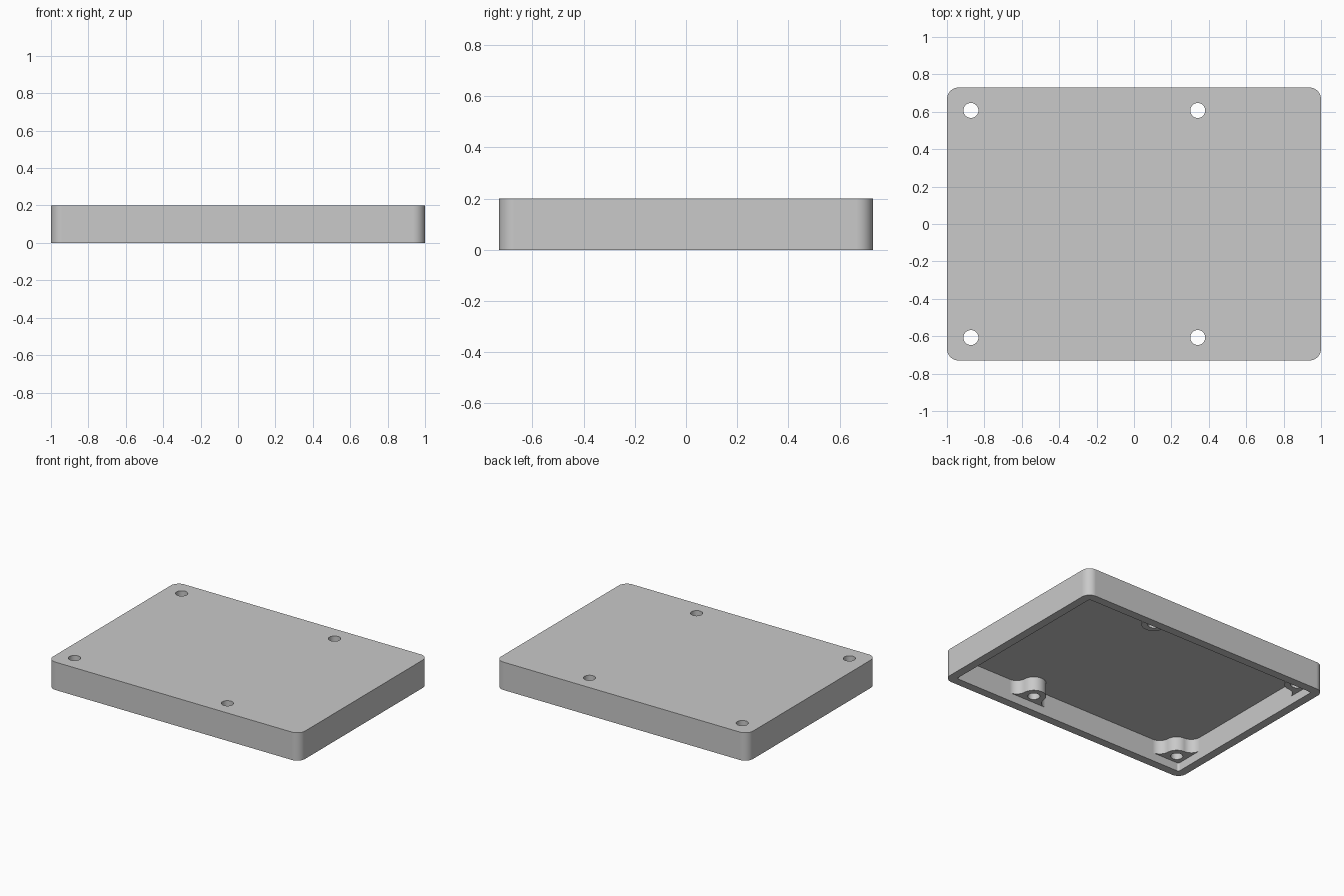
import bpy, bmesh
from math import pi, sin, cos, atan2, sqrt

if "Cube" in bpy.data.objects:
    bpy.data.objects.remove(bpy.data.objects["Cube"], do_unlink=True)

HALF_X, HALF_Y, HEIGHT = 1.0, 0.73, 0.2
CORNER, WALL, CEILING = 0.063, 0.06, 0.16
BOSS_R, FILLET_R, HOLE_R, BOSS_Z = 0.08, 0.07, 0.04, 0.06
HOLE_Y = 0.607

grey = bpy.data.materials.new("light grey")
grey.use_nodes = True
colour = (0.585, 0.585, 0.585, 1)
grey.diffuse_color = colour
grey.node_tree.nodes["Principled BSDF"].inputs["Base Color"].default_value = colour


def arc(cx, cy, r, a0, a1, n=12):
    steps = [a0 + (a1 - a0) * i / n for i in range(n + 1)]
    return [(cx + r * cos(a), cy + r * sin(a)) for a in steps]


def rounded_rect(hx, hy, r):
    centres = [(hx - r, hy - r), (r - hx, hy - r), (r - hx, r - hy), (hx - r, r - hy)]
    return [p for i, (x, y) in enumerate(centres)
            for p in arc(x, y, r, i * pi / 2, (i + 1) * pi / 2)]


def prism(name, outline, z0, z1):
    bm = bmesh.new()
    face = bm.faces.new([bm.verts.new((x, y, z0)) for x, y in outline])
    top = bmesh.ops.extrude_face_region(bm, geom=[face])["geom"]
    verts = [v for v in top if isinstance(v, bmesh.types.BMVert)]
    bmesh.ops.translate(bm, verts=verts, vec=(0, 0, z1 - z0))
    bmesh.ops.recalc_face_normals(bm, faces=bm.faces)
    mesh = bpy.data.meshes.new(name)
    bm.to_mesh(mesh)
    bm.free()
    mesh.materials.append(grey)
    ob = bpy.data.objects.new(name, mesh)
    bpy.context.collection.objects.link(ob)
    return ob


def combine(target, tool, operation):
    bpy.context.view_layer.objects.active = target
    mod = target.modifiers.new(operation, "BOOLEAN")
    mod.operation, mod.solver, mod.object = operation, "EXACT", tool
    bpy.ops.object.modifier_apply(modifier=mod.name)
    bpy.data.objects.remove(tool, do_unlink=True)


def wall_fillet(h):
    """Concave blend from a wall at distance h to the boss; also its reach and angle."""
    reach = sqrt((BOSS_R + FILLET_R) ** 2 - (FILLET_R - h) ** 2)
    angle = atan2(FILLET_R - h, reach)
    return arc(reach, FILLET_R - h, FILLET_R, -pi / 2, angle - pi), reach, angle


def boss_outline(hy, hx=None, embed=0.03):
    """Footprint of a screw boss beside one wall, or in a corner when hx is given."""
    first, reach, start = wall_fillet(hy)
    if hx is None:
        second = [(-x, y) for x, y in reversed(first)]
        tail, end = [(-reach, -hy - embed)], pi - start
    else:
        blend, reach_x, angle = wall_fillet(hx)
        second = [(y, x) for x, y in reversed(blend)]
        tail = [(-hx - embed, reach_x), (-hx - embed, -hy - embed)]
        end = pi / 2 - angle
    bend = arc(0, 0, BOSS_R, start, end, 24)[1:-1]
    return [(reach, -hy - embed)] + first + bend + second + tail


# Lid body with an open pocket underneath
lid = prism("lid", rounded_rect(HALF_X, HALF_Y, CORNER), 0, HEIGHT)
pocket = prism("pocket", rounded_rect(HALF_X - WALL, HALF_Y - WALL, 0.015), -0.1, CEILING)
combine(lid, pocket, "DIFFERENCE")

# Screw bosses blended into the walls, then drilled through the top
for hole_x, in_corner in ((-0.872, True), (0.341, False)):
    hx = hole_x + HALF_X - WALL if in_corner else None
    for side in (-1, 1):
        outline = boss_outline(HALF_Y - WALL - HOLE_Y, hx)
        placed = [(hole_x + x, side * (HOLE_Y - y)) for x, y in outline]
        combine(lid, prism("boss", placed, BOSS_Z, CEILING + 0.02), "UNION")
        ring = arc(hole_x, side * HOLE_Y, HOLE_R, 0, 2 * pi, 32)[:-1]
        combine(lid, prism("drill", ring, 0, HEIGHT + 0.1), "DIFFERENCE")

# Smooth curved walls while keeping the flat sides even
bpy.ops.object.select_all(action="DESELECT")
lid.select_set(True)
bpy.context.view_layer.objects.active = lid
bpy.ops.object.shade_smooth_by_angle(angle=pi / 6)
weighted = lid.modifiers.new("even_shading", "WEIGHTED_NORMAL")
weighted.keep_sharp = True
